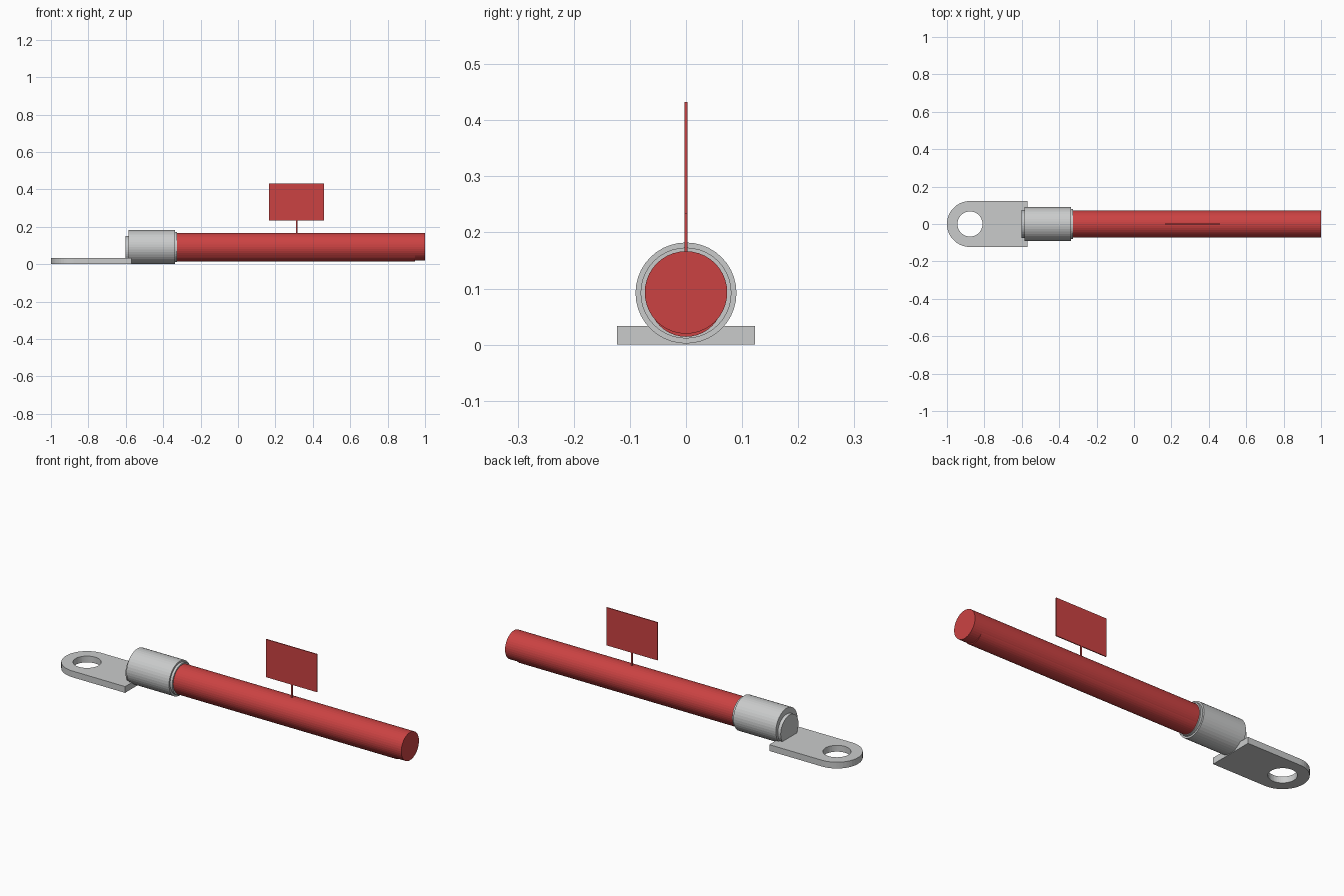
import bpy, bmesh, math

if "Cube" in bpy.data.objects:
    bpy.data.objects.remove(bpy.data.objects["Cube"])


def material(name, colour):
    m = bpy.data.materials.new(name)
    m.diffuse_color = (*colour, 1)
    m.use_nodes = True
    m.node_tree.nodes["Principled BSDF"].inputs["Base Color"].default_value = m.diffuse_color
    return m


RED = material("red", (0.60, 0.055, 0.055))
GREY = material("light grey", (0.59, 0.60, 0.60))


def finish(name, bm, mat):
    bmesh.ops.recalc_face_normals(bm, faces=bm.faces)
    mesh = bpy.data.meshes.new(name)
    bm.to_mesh(mesh)
    bm.free()
    mesh.materials.append(mat)
    obj = bpy.data.objects.new(name, mesh)
    bpy.context.collection.objects.link(obj)
    return obj


def lathe(name, profile, z, mat, sides=40):
    """Solid turned about the x direction from (x, radius) pairs."""
    bm = bmesh.new()
    rings = []
    for x, r in profile:
        angles = [2 * math.pi * i / sides for i in range(sides)]
        rings.append([bm.verts.new((x, r * math.sin(a), z + r * math.cos(a))) for a in angles])
    for a, b in zip(rings, rings[1:]):
        for i in range(sides):
            j = (i + 1) % sides
            bm.faces.new((a[i], a[j], b[j], b[i]))
    bm.faces.new(rings[0])
    bm.faces.new(rings[-1])
    return finish(name, bm, mat)


def box(name, x, y, z, mat):
    bm = bmesh.new()
    bmesh.ops.create_cube(bm, size=1)
    for v in bm.verts:
        for i, (lo, hi) in enumerate((x, y, z)):
            v.co[i] = lo if v.co[i] < 0 else hi
    return finish(name, bm, mat)


def tongue():
    """Rounded plate with a bolt hole, bridged from outer and inner loops."""
    cx, r, hole, end, thick, n = -0.877, 0.123, 0.067, -0.57, 0.033, 48
    bm = bmesh.new()
    angles = [2 * math.pi * (i + 0.5) / n for i in range(n)]
    # The outer loop is a half circle on the left and a straight-sided box on the right
    reach = end - cx
    corner = math.atan2(r, reach)
    k = n // 4
    outline = []
    for i, a in enumerate(angles):
        c, s = math.cos(a), math.sin(a)
        if c < 0:
            outline.append((cx + r * c, r * s))
        else:
            # spread evenly along the side, with one point on each corner
            q = i if i < k else n - 1 - i
            sign = 1 if s > 0 else -1
            if q < 4:
                outline.append((end, sign * r * (q + 1) / 4))
            else:
                outline.append((end - reach * (q - 3) / (k - 4), sign * r))
    loops = []
    for z in (0, thick):
        loops.append([bm.verts.new((x, y, z)) for x, y in outline])
        loops.append([bm.verts.new((cx + hole * math.cos(a), hole * math.sin(a), z)) for a in angles])
    ob, ib, ot, it = loops
    for a, b in ((ob, ib), (ot, it), (ob, ot), (ib, it)):
        for i in range(n):
            j = (i + 1) % n
            bm.faces.new((a[i], a[j], b[j], b[i]))
    return finish("lug_tongue", bm, GREY)


# Bolt-down lug
tongue()
lathe("lug_barrel", [(-0.585, 0.09), (-0.338, 0.09)], 0.092, GREY)
lathe("barrel_lip", [(-0.345, 0.081), (-0.325, 0.081)], 0.092, GREY)
lathe("barrel_end_cap", [(-0.602, 0.074), (-0.58, 0.074)], 0.077, GREY)

# Cable and its shorter lower strand
lathe("cable", [(-0.34, 0.0735), (1.0, 0.0735)], 0.093, RED)
lathe("lower_strand", [(-0.34, 0.066), (0.945, 0.066)], 0.080, RED)

# Marker flag on its stem
box("flag_stem", (0.309, 0.317), (-0.0025, 0.0025), (0.15, 0.235), RED)
box("marker_flag", (0.165, 0.461), (-0.0025, 0.0025), (0.233, 0.432), RED)
